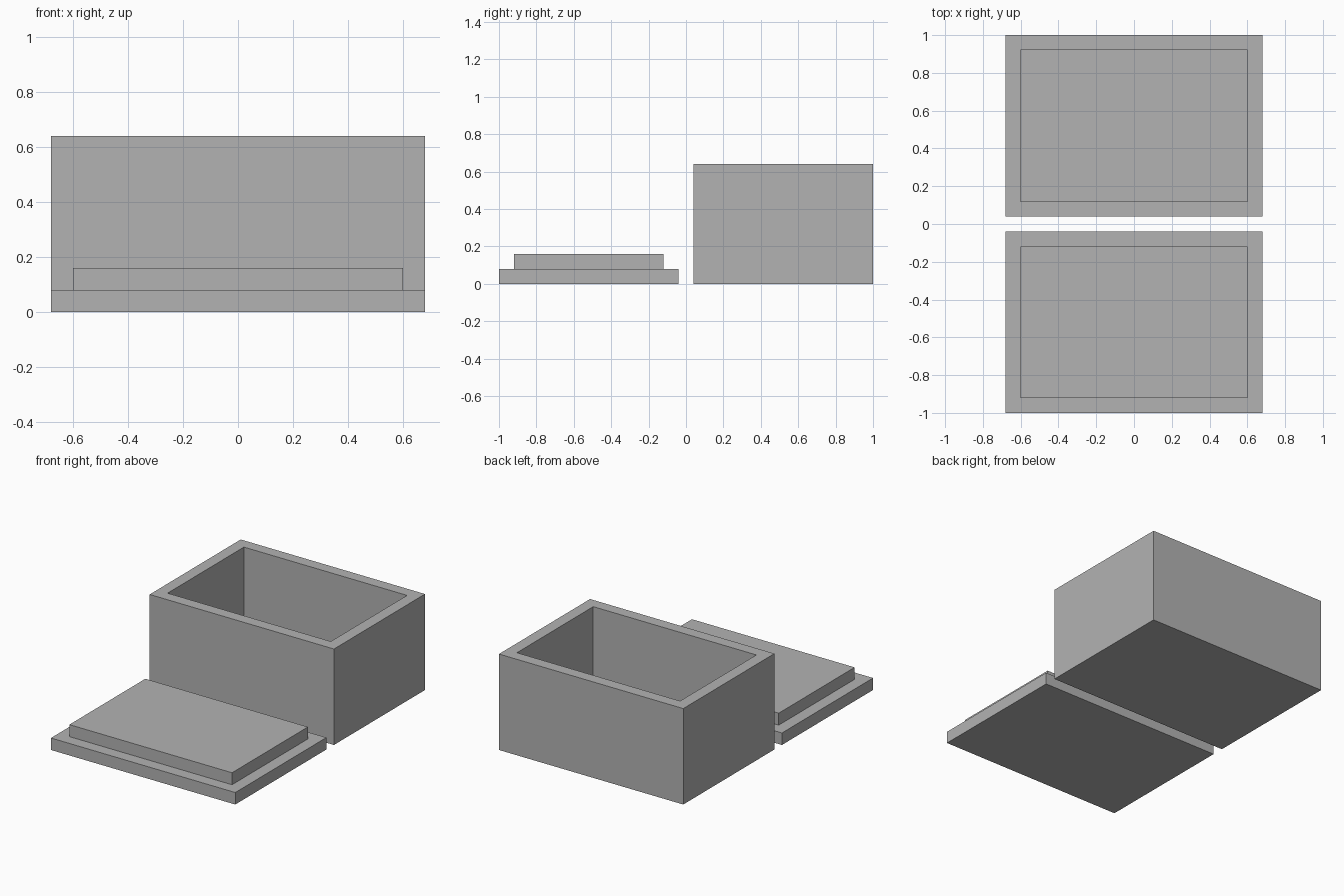
import bpy
import bmesh
from mathutils import Vector

cube = bpy.data.objects.get("Cube")
if cube:
    bpy.data.objects.remove(cube, do_unlink=True)

# One plain grey for everything
grey = bpy.data.materials.new("plain_grey")
grey.use_nodes = True
colour = (0.45, 0.45, 0.45, 1)
grey.diffuse_color = colour
grey.node_tree.nodes["Principled BSDF"].inputs["Base Color"].default_value = colour

WIDTH, DEPTH, HEIGHT = 1.36, 0.96, 0.64
WALL = 0.08
GAP = 0.002      # clearance between the lid's lip and the box
OFFSET = 0.52    # distance of each part's centre from the middle


def stepped_block(name, y, height, inset, step):
    """A block whose top face is inset, then raised or sunk by step."""
    bm = bmesh.new()
    bmesh.ops.create_cube(bm, size=1)
    bmesh.ops.scale(bm, vec=(WIDTH, DEPTH, height), verts=bm.verts)
    bmesh.ops.translate(bm, vec=(0, 0, height / 2), verts=bm.verts)
    top = max(bm.faces, key=lambda f: f.calc_center_median().z)
    bmesh.ops.inset_region(bm, faces=[top], thickness=inset, use_even_offset=True)
    # Extrude the inset panel straight up or down, leaving no hidden face
    extruded = bmesh.ops.extrude_discrete_faces(bm, faces=[top])["faces"]
    bmesh.ops.translate(bm, vec=Vector((0, 0, step)), verts=extruded[0].verts)
    bmesh.ops.recalc_face_normals(bm, faces=bm.faces)
    mesh = bpy.data.meshes.new(name)
    bm.to_mesh(mesh)
    bm.free()
    mesh.materials.append(grey)
    obj = bpy.data.objects.new(name, mesh)
    obj.location.y = y
    bpy.context.collection.objects.link(obj)


# Open box with a sunken cavity
stepped_block("box", OFFSET, HEIGHT, WALL - GAP, WALL - HEIGHT)
# Lid lying upside down, with its raised lip on top
stepped_block("lid", -OFFSET, WALL, WALL, WALL)
